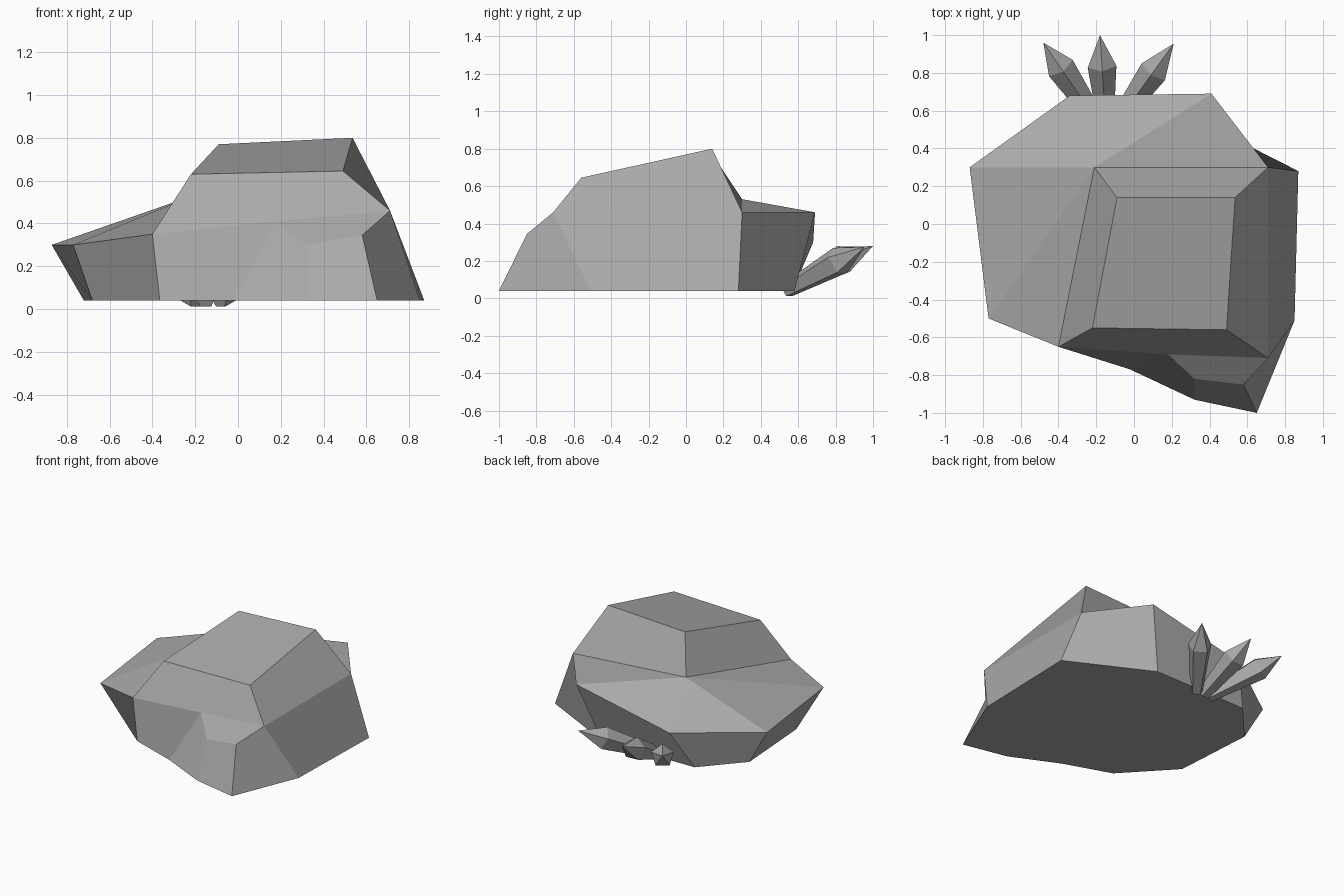
import bpy
import bmesh
import math
from mathutils import Vector

cube = bpy.data.objects.get("Cube")
if cube:
    bpy.data.objects.remove(cube, do_unlink=True)

stone = bpy.data.materials.new("stone_grey")
stone.use_nodes = True
GREY = (0.4, 0.4, 0.4, 1)
stone.diffuse_color = GREY
stone.node_tree.nodes["Principled BSDF"].inputs["Base Color"].default_value = GREY


def finish(bm, name):
    """Turn a bmesh into a flat-shaded object."""
    bmesh.ops.recalc_face_normals(bm, faces=bm.faces)
    mesh = bpy.data.meshes.new(name)
    bm.to_mesh(mesh)
    bm.free()
    mesh.materials.append(stone)
    obj = bpy.data.objects.new(name, mesh)
    bpy.context.collection.objects.link(obj)
    return obj


def add_ring(bm, points):
    return [bm.verts.new(p) for p in points]


def loft(bm, upper, lower):
    """Join two closed rings of equal length with quads."""
    n = len(upper)
    for i in range(n):
        j = (i + 1) % n
        bm.faces.new((upper[i], upper[j], lower[j], lower[i]))


# Boulder: foot ring, shoulder rim, shelf peak and crown
bm = bmesh.new()
FOOT_Z = 0.04
foot_plan = [(0.87, 0.28), (0.28, 0.58), (-0.47, 0.57), (-0.72, 0.29),
             (-0.68, -0.31), (-0.365, -0.65), (-0.02, -0.77),
             (0.32, -0.93), (0.65, -1.0), (0.85, -0.51)]
foot = add_ring(bm, [(x, y, FOOT_Z) for x, y in foot_plan])
rim = add_ring(bm, [(0.71, 0.30, 0.46), (0.41, 0.69, 0.46),
                    (-0.34, 0.68, 0.30), (-0.87, 0.30, 0.30),
                    (-0.77, -0.50, 0.30), (-0.40, -0.65, 0.35),
                    (0.18, -0.69, 0.41), (0.32, -0.82, 0.30),
                    (0.58, -0.85, 0.345), (0.71, -0.71, 0.46)])
crown = add_ring(bm, [(-0.09, 0.14, 0.77), (0.535, 0.14, 0.80),
                      (0.49, -0.56, 0.645), (-0.22, -0.55, 0.63)])
peak = bm.verts.new((-0.21, 0.30, 0.53))

# Side walls and underside
loft(bm, rim, foot)
bm.faces.new(foot)
# Sloping shelf around the back and right, fanned from the peak
for a, b in zip(rim[:5], rim[1:6]):
    bm.faces.new((peak, a, b))
# Small front ledge
bm.faces.new(rim[6:])
# Crown slopes and flat top
bm.faces.new((crown[0], crown[1], rim[0], peak))
bm.faces.new((crown[1], crown[2], rim[-1], rim[0]))
bm.faces.new((crown[2], crown[3], rim[5], rim[6], rim[-1]))
bm.faces.new((crown[3], crown[0], peak, rim[5]))
bm.faces.new(crown)
finish(bm, "boulder")


def crystal(name, base, tip, shoulder_at, sides=5):
    """Shard that widens from its root to a shoulder, then comes to a point."""
    base, tip = Vector(base), Vector(tip)
    axis = (tip - base).normalized()
    side = axis.cross(Vector((0, 0, 1))).normalized()
    up = side.cross(axis)
    bm = bmesh.new()

    def section(t, radius):
        centre = base.lerp(tip, t)
        angles = [math.tau * i / sides + math.pi / 2 for i in range(sides)]
        return add_ring(bm, [centre + radius * (side * math.cos(a) + up * math.sin(a))
                             for a in angles])

    root = section(0, 0.045)
    shoulder = section(shoulder_at, 0.08)
    point = bm.verts.new(tip)
    loft(bm, root, shoulder)
    bm.faces.new(root)
    for i in range(sides):
        bm.faces.new((shoulder[i], shoulder[(i + 1) % sides], point))
    finish(bm, name)


# Three crystals spreading from under the back wall
crystal("crystal_right", (-0.19, 0.54, 0.045), (-0.48, 0.96, 0.275), 0.7)
crystal("crystal_middle", (-0.15, 0.54, 0.045), (-0.18, 1.0, 0.28), 0.66)
crystal("crystal_left", (-0.09, 0.54, 0.045), (0.21, 0.955, 0.275), 0.66)
